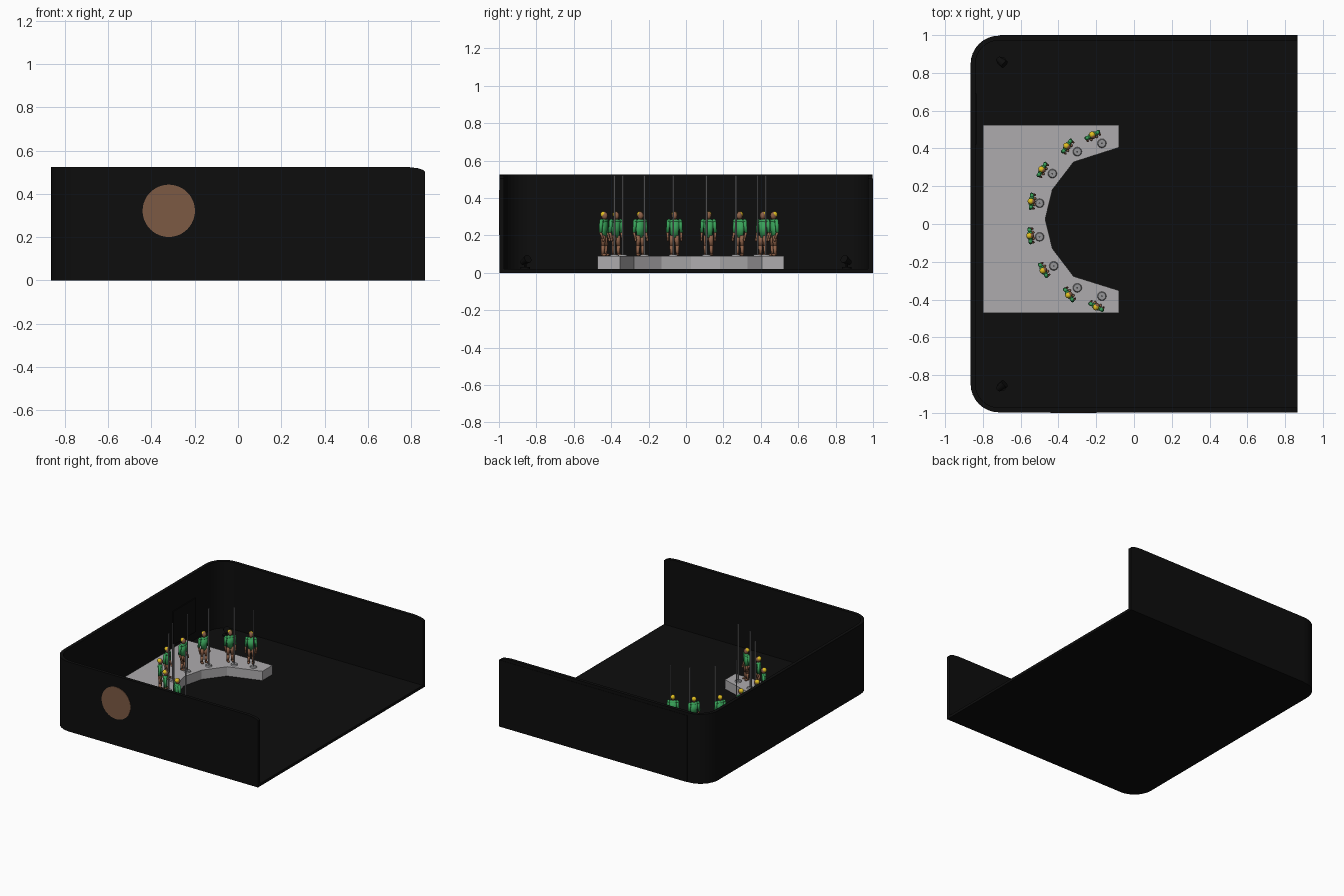
import bpy, bmesh, math
from mathutils import Vector, Matrix

if "Cube" in bpy.data.objects:
    bpy.data.objects.remove(bpy.data.objects["Cube"])


def mat(name, r, g, b):
    m = bpy.data.materials.new(name)
    m.diffuse_color = (r, g, b, 1)
    m.use_nodes = True
    m.node_tree.nodes["Principled BSDF"].inputs["Base Color"].default_value = m.diffuse_color
    return m


BLACK = mat("black", 0.004, 0.004, 0.004)
GREY = mat("stage grey", 0.42, 0.41, 0.42)
STEEL = mat("steel grey", 0.3, 0.3, 0.31)
TAN = mat("brown disc", 0.2, 0.1, 0.056)
SKIN = mat("brown skin", 0.27, 0.12, 0.065)
GREEN = mat("green shirt", 0.04, 0.36, 0.1)
YELLOW = mat("yellow hair", 0.75, 0.52, 0.015)


def finish(bm, name, mats, smooth=False):
    bmesh.ops.recalc_face_normals(bm, faces=bm.faces[:])
    me = bpy.data.meshes.new(name)
    bm.to_mesh(me)
    bm.free()
    for m in mats:
        me.materials.append(m)
    if smooth:
        me.shade_smooth()
    ob = bpy.data.objects.new(name, me)
    bpy.context.collection.objects.link(ob)
    return ob


def prism(name, pts, z0, z1, m):
    bm = bmesh.new()
    f = bm.faces.new([bm.verts.new((x, y, z0)) for x, y in pts])
    ext = bmesh.ops.extrude_face_region(bm, geom=[f])["geom"]
    bmesh.ops.translate(bm, vec=(0, 0, z1 - z0),
                        verts=[v for v in ext if isinstance(v, bmesh.types.BMVert)])
    return finish(bm, name, [m])


def rod(bm, a, b, r0, r1, idx=0, seg=10):
    a, b = Vector(a), Vector(b)
    d = b - a
    mtx = Matrix.Translation((a + b) / 2) @ d.to_track_quat('Z', 'Y').to_matrix().to_4x4()
    r = bmesh.ops.create_cone(bm, cap_ends=True, segments=seg, radius1=r0, radius2=r1,
                              depth=d.length, matrix=mtx)
    for f in {f for v in r["verts"] for f in v.link_faces}:
        f.material_index = idx
    return r["verts"]


def blob(bm, c, s, idx):
    mtx = Matrix.Translation(c) @ Matrix.Diagonal((*s, 1))
    r = bmesh.ops.create_uvsphere(bm, u_segments=12, v_segments=8, radius=1, matrix=mtx)
    for f in {f for v in r["verts"] for f in v.link_faces}:
        f.material_index = idx


# Enclosure: U-shaped path, rounded at the two left corners
HX, HY, R, H, T = 0.865, 0.997, 0.15, 0.525, 0.025


def u_path(off):
    half = [(0.865, 0.503), (0.855, 0.511), (0.83, 0.519), (0.78, H)]
    pts = [(x, -HY + off, z) for x, z in half]
    for cy, start in ((-HY + R, 270), (HY - R, 180)):
        for i in range(9):
            a = math.radians(start - 90 * i / 8)
            pts.append((-HX + R + (R - off) * math.cos(a), cy + (R - off) * math.sin(a), H))
    return pts + [(x, HY - off, z) for x, z in reversed(half)]


outer, inner = u_path(0), u_path(T)
prism("floor", [(x, y) for x, y, z in outer], 0, 0.02, BLACK)
bm = bmesh.new()
rings = []
for o, i in zip(outer, inner):
    rings.append([bm.verts.new(p) for p in ((o[0], o[1], 0), o, i, (i[0], i[1], 0))])
for a, b in zip(rings, rings[1:]):
    for k in range(4):
        bm.faces.new((a[k], a[(k + 1) % 4], b[(k + 1) % 4], b[k]))
bm.faces.new(rings[0])
bm.faces.new(rings[-1])
walls = finish(bm, "walls", [BLACK])

# Round plate on the front wall
bm = bmesh.new()
rod(bm, (-0.32, -0.996, 0.322), (-0.32, -1.0, 0.322), 0.121, 0.121, seg=48)
finish(bm, "round_front_plate", [TAN])
# Thin strip keeping the far wall flush with the full depth
prism("back_outer_skin", [(-0.71, 0.997), (0.865, 0.997), (0.865, 1), (-0.71, 1)],
      0, 0.503, BLACK)
# Dark panel on the inside of the left wall
prism("wall_panel", [(-0.841, 0.42), (-0.834, 0.42), (-0.834, 0.69), (-0.841, 0.69)],
      0.08, 0.335, BLACK)

# Stage with faceted arc cut-out
prism("stage", [(-0.8, -0.472), (-0.08, -0.472), (-0.08, -0.352), (-0.32, -0.277),
                (-0.432, -0.13), (-0.47, 0.026), (-0.432, 0.182), (-0.32, 0.328),
                (-0.08, 0.405), (-0.08, 0.525), (-0.8, 0.525)], 0.02, 0.09, GREY)

# Small lamps on the floor in the rounded corners
for s, side in ((-1, "front"), (1, "back")):
    bm = bmesh.new()
    y = 0.86 * s
    rod(bm, (-0.7, y, 0.02), (-0.7, y, 0.03), 0.025, 0.025, seg=16)
    rod(bm, (-0.7, y, 0.03), (-0.7, y, 0.06), 0.006, 0.006)
    rod(bm, (-0.72, y + 0.015 * s, 0.055), (-0.685, y - 0.015 * s, 0.075), 0.014, 0.023, seg=16)
    finish(bm, side + "_floor_lamp", [BLACK])

# One standing figure, facing +x: skin 0, shirt 1, hair 2
bm = bmesh.new()
for s in (-1, 1):
    blob(bm, (0.007, 0.016 * s, 0.007), (0.018, 0.009, 0.007), 0)
    rod(bm, (0, 0.016 * s, 0.005), (0.002, 0.015 * s, 0.055), 0.008, 0.011, 0)
    rod(bm, (0.002, 0.015 * s, 0.055), (0, 0.012 * s, 0.11), 0.011, 0.014, 0)
    blob(bm, (0, 0.03 * s, 0.187), (0.011, 0.011, 0.011), 1)
    rod(bm, (-0.002, 0.037 * s, 0.125), (0, 0.031 * s, 0.19), 0.009, 0.0105, 1)
    rod(bm, (0.012, 0.036 * s, 0.092), (-0.002, 0.037 * s, 0.127), 0.006, 0.0075, 0)
    blob(bm, (0.014, 0.036 * s, 0.087), (0.008, 0.006, 0.01), 0)
trunk = rod(bm, (0, 0, 0.1), (0, 0, 0.185), 0.021, 0.027, 1, 14)
bmesh.ops.scale(bm, vec=(0.62, 1, 1), verts=trunk)
blob(bm, (0, 0, 0.185), (0.016, 0.031, 0.013), 1)
rod(bm, (0, 0, 0.185), (0.002, 0, 0.205), 0.009, 0.009, 0)
blob(bm, (0.003, 0, 0.216), (0.018, 0.0155, 0.021), 0)
blob(bm, (-0.003, 0, 0.222), (0.0175, 0.0165, 0.0165), 2)
first = finish(bm, "figure_1", [SKIN, GREEN, YELLOW], True)

# Place eight figures in an arc, each with a pole on a round base
places = [(-0.22, 0.47, -62, -0.17, 0.427), (-0.355, 0.412, -35, -0.30, 0.383),
          (-0.487, 0.288, -30, -0.432, 0.267), (-0.543, 0.12, -5, -0.5, 0.11),
          (-0.55, -0.062, 5, -0.5, -0.068), (-0.48, -0.245, 30, -0.425, -0.222),
          (-0.345, -0.375, 35, -0.3, -0.338), (-0.2, -0.438, 62, -0.17, -0.382)]
for n, (x, y, ang, px, py) in enumerate(places, 1):
    ob = first
    if n > 1:
        ob = bpy.data.objects.new("figure_%d" % n, first.data)
        bpy.context.collection.objects.link(ob)
    ob.location = (x, y, 0.09)
    ob.rotation_euler.z = math.radians(ang)
    bm = bmesh.new()
    rod(bm, (px, py, 0.09), (px, py, 0.099), 0.024, 0.02, seg=16)
    rod(bm, (px, py, 0.099), (px, py, 0.521), 0.0045, 0.0045, seg=8)
    finish(bm, "pole_stand_%d" % n, [STEEL])
